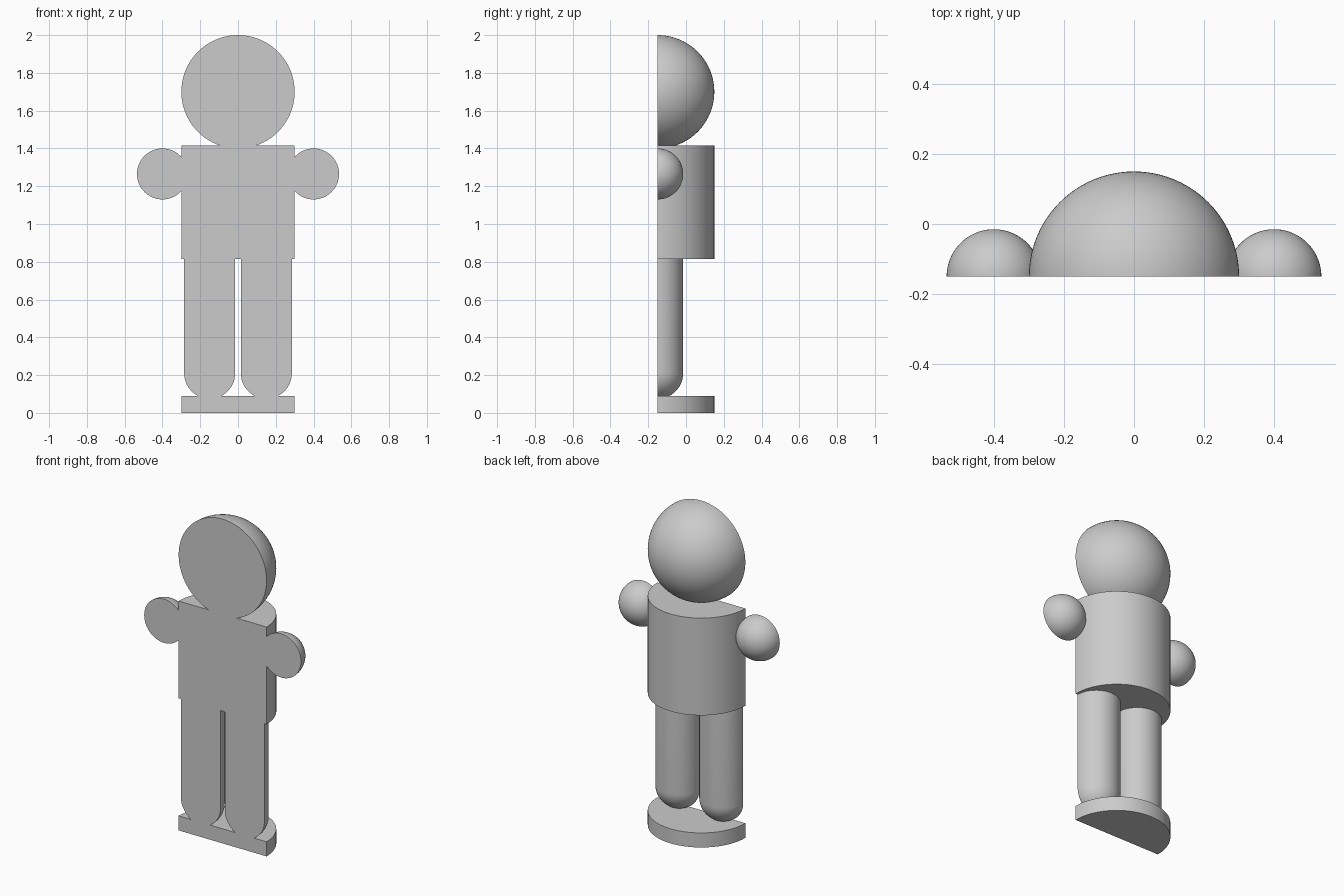
import bpy, bmesh
from math import sin, cos, pi, radians
from mathutils import Vector

cube = bpy.data.objects.get("Cube")
if cube:
    bpy.data.objects.remove(cube)

FRONT = -0.15  # plane of the flat front

grey = bpy.data.materials.new("plain_grey")
grey.use_nodes = True
colour = (0.6, 0.6, 0.6, 1)
grey.diffuse_color = colour
grey.node_tree.nodes["Principled BSDF"].inputs["Base Color"].default_value = colour


def arc(radius, z, start, end, steps):
    """Profile points (radius, height) along an arc, angles from straight down."""
    angles = [radians(start + (end - start) * i / steps) for i in range(steps + 1)]
    return [(radius * sin(a), z - radius * cos(a)) for a in angles]


def half_lathe(name, profile, x=0, steps=48):
    """Turn a profile half way round the back and close the flat front."""
    bm = bmesh.new()
    verts = [bm.verts.new((r, 0, z)) for r, z in profile]
    edges = [bm.edges.new(pair) for pair in zip(verts, verts[1:])]
    bmesh.ops.spin(bm, geom=verts + edges, cent=(0, 0, 0), axis=(0, 0, 1),
                   angle=pi, steps=steps)
    bmesh.ops.remove_doubles(bm, verts=bm.verts, dist=0.0001)
    rim = [e for e in bm.edges if e.is_boundary]
    bmesh.ops.edgenet_fill(bm, edges=rim)
    bmesh.ops.recalc_face_normals(bm, faces=bm.faces)
    mesh = bpy.data.meshes.new(name)
    bm.to_mesh(mesh)
    bm.free()
    mesh.materials.append(grey)
    obj = bpy.data.objects.new(name, mesh)
    obj.location = Vector((x, FRONT, 0))
    bpy.context.collection.objects.link(obj)
    bpy.ops.object.select_all(action='DESELECT')
    obj.select_set(True)
    bpy.context.view_layer.objects.active = obj
    bpy.ops.object.shade_smooth_by_angle(angle=radians(30))
    return obj


def drum(radius, low, high):
    return [(0, low), (radius, low), (radius, high), (0, high)]


# Base, torso and head
half_lathe("base", drum(0.3, 0, 0.09))
half_lathe("torso", drum(0.3, 0.815, 1.415))
half_lathe("head", arc(0.3, 1.7, 0, 180, 40))

# Round hands and legs with rounded feet
for side, sign in (("left", 1), ("right", -1)):
    half_lathe(side + "_hand", arc(0.135, 1.265, 0, 180, 32), sign * 0.4)
    leg = arc(0.135, 0.21, 0, 90, 16) + [(0.135, 0.815), (0, 0.815)]
    half_lathe(side + "_leg", leg, sign * 0.15)
